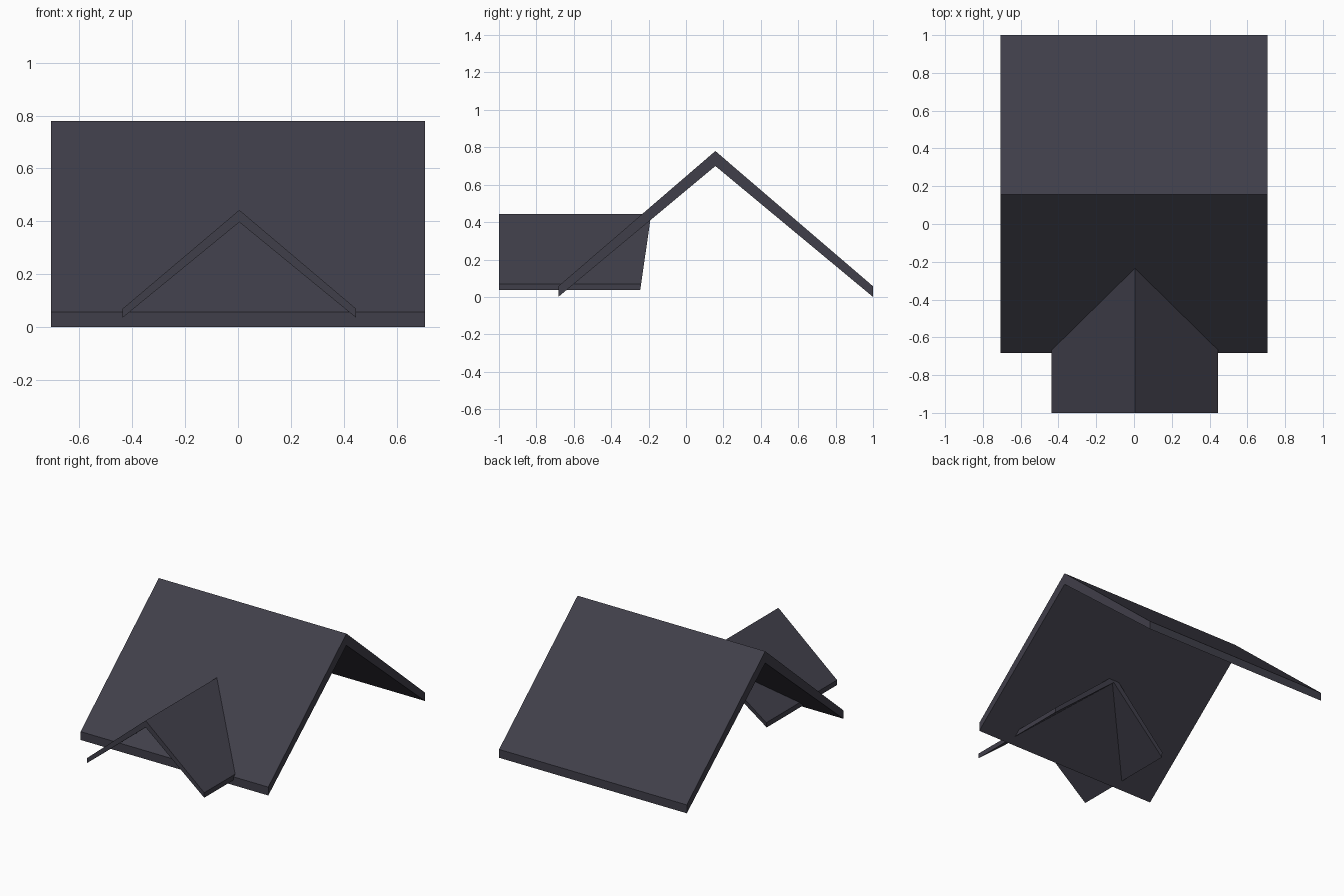
import bpy

if "Cube" in bpy.data.objects:
    bpy.data.objects.remove(bpy.data.objects["Cube"])

slate = bpy.data.materials.new("dark slate")
slate.diffuse_color = (0.051, 0.049, 0.068, 1)
slate.use_nodes = True
slate.node_tree.nodes["Principled BSDF"].inputs["Base Color"].default_value = slate.diffuse_color


def make_prism(name, start, end):
    """Closed solid between two matching outlines."""
    n = len(start)
    faces = [tuple(range(n)), tuple(range(2 * n - 1, n - 1, -1))]
    faces += [(i, i + n, (i + 1) % n + n, (i + 1) % n) for i in range(n)]
    mesh = bpy.data.meshes.new(name)
    mesh.from_pydata(start + end, [], faces)
    mesh.materials.append(slate)
    obj = bpy.data.objects.new(name, mesh)
    bpy.context.collection.objects.link(obj)
    # consistent outward normals
    bpy.context.view_layer.objects.active = obj
    bpy.ops.object.mode_set(mode='EDIT')
    bpy.ops.mesh.select_all(action='SELECT')
    bpy.ops.mesh.normals_make_consistent(inside=False)
    bpy.ops.object.mode_set(mode='OBJECT')
    return obj


def gable(left, ridge, right, eave_top, eave_low, top, low):
    """Chevron outline of a pitched roof slab: (across, height)."""
    return [(left, eave_low), (left, eave_top), (ridge, top),
            (right, eave_top), (right, eave_low), (ridge, low)]


# Main roof, ridge running left to right
main = gable(-0.683, 0.157, 1.0, 0.057, 0.0, 0.78, 0.70)
make_prism("main_roof", [(-0.706, y, z) for y, z in main],
           [(0.706, y, z) for y, z in main])

# Porch roof, ridge running front to back, rear end leaning into the main roof
porch = gable(-0.436, 0.005, 0.446, 0.07, 0.036, 0.443, 0.397)
make_prism("porch_roof", [(x, -1.0, z) for x, z in porch],
           [(x, -0.245 + 0.145 * (z - 0.036), z) for x, z in porch])
